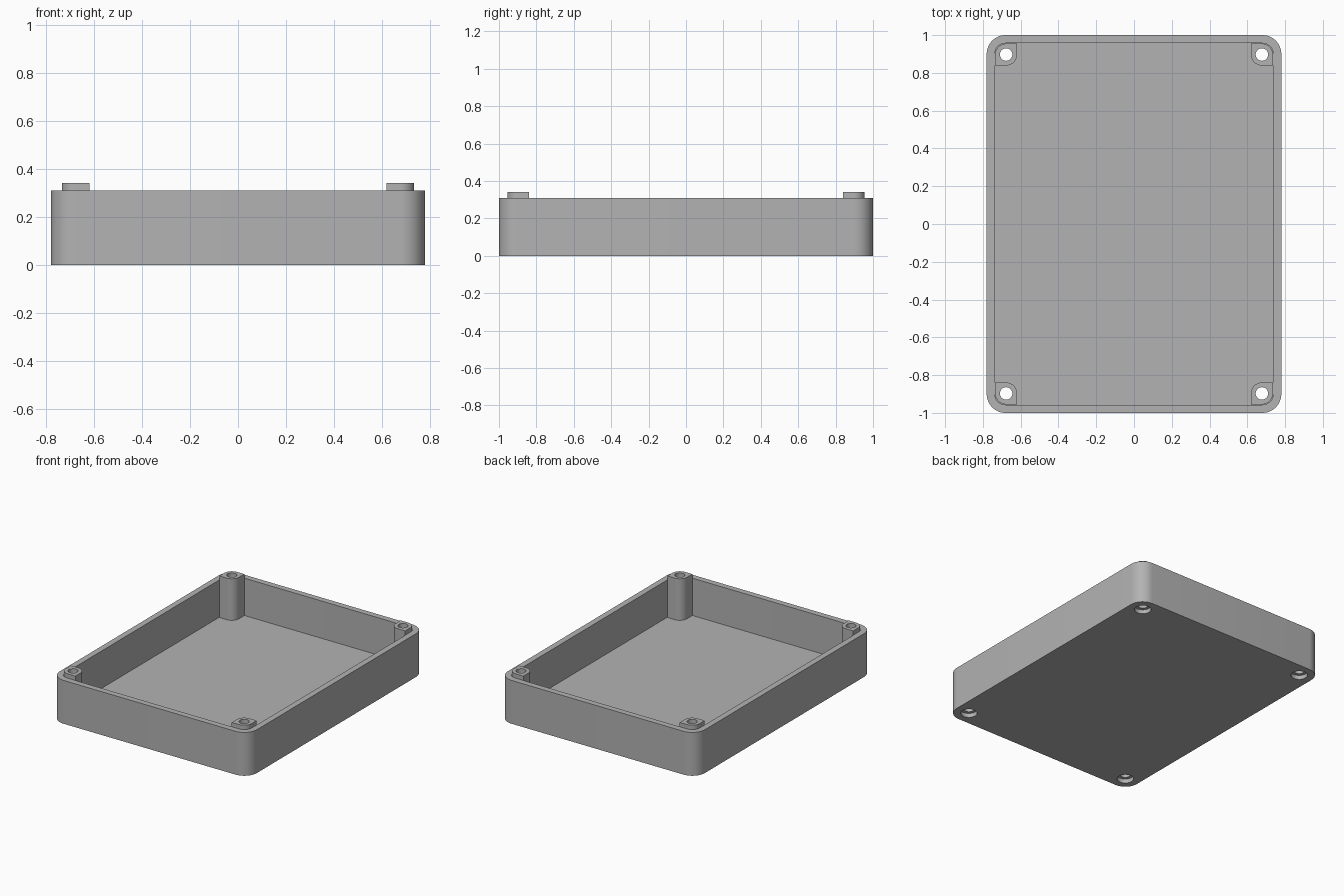
import bpy, bmesh, math

cube = bpy.data.objects.get("Cube")
if cube:
    bpy.data.objects.remove(cube, do_unlink=True)

WIDTH, LENGTH, HEIGHT = 1.56, 2.0, 0.31
WALL, FLOOR, CORNER = 0.043, 0.043, 0.1
POST_X, POST_Y, POST_HALF, POST_TOP = 0.677, 0.897, 0.058, 0.34
HOLE, BORE, BORE_DEPTH = 0.033, 0.055, 0.03

grey = bpy.data.materials.new("plain grey")
grey.use_nodes = True
colour = (0.45, 0.45, 0.45, 1)
grey.diffuse_color = colour
grey.node_tree.nodes["Principled BSDF"].inputs["Base Color"].default_value = colour


def rounded_rect(hx, hy, radii, steps=12):
    """Outline with one radius per corner, anticlockwise from +x +y."""
    points = []
    for i, ((sx, sy), r) in enumerate(zip(((1, 1), (-1, 1), (-1, -1), (1, -1)), radii)):
        cx, cy = sx * (hx - r), sy * (hy - r)
        count = steps if r else 0
        for k in range(count + 1):
            a = math.pi / 2 * (i + k / max(count, 1))
            points.append((cx + r * math.cos(a), cy + r * math.sin(a)))
    return points


def prism(name, outline, z0, z1, x=0, y=0):
    bm = bmesh.new()
    face = bm.faces.new([bm.verts.new((px + x, py + y, z0)) for px, py in outline])
    top = bmesh.ops.extrude_face_region(bm, geom=[face])["geom"]
    bmesh.ops.translate(bm, vec=(0, 0, z1 - z0),
                        verts=[v for v in top if isinstance(v, bmesh.types.BMVert)])
    bmesh.ops.recalc_face_normals(bm, faces=bm.faces)
    mesh = bpy.data.meshes.new(name)
    bm.to_mesh(mesh)
    bm.free()
    mesh.materials.append(grey)
    obj = bpy.data.objects.new(name, mesh)
    bpy.context.collection.objects.link(obj)
    return obj


def disc(radius, sides=32):
    return [(radius * math.cos(math.tau * i / sides), radius * math.sin(math.tau * i / sides))
            for i in range(sides)]


def cut(target, cutters):
    for cutter in cutters:
        mod = target.modifiers.new("cut", "BOOLEAN")
        mod.operation, mod.solver, mod.object = "DIFFERENCE", "EXACT", cutter
    bpy.context.view_layer.objects.active = target
    for mod in list(target.modifiers):
        bpy.ops.object.modifier_apply(modifier=mod.name)


# Open tray with rounded corners
tray = prism("tray", rounded_rect(WIDTH / 2, LENGTH / 2, [CORNER] * 4), 0, HEIGHT)
cavity = prism("cavity_cutter", rounded_rect(WIDTH / 2 - WALL, LENGTH / 2 - WALL,
                                             [CORNER - WALL] * 4), FLOOR, HEIGHT + 0.2)
cutters, posts = [cavity], []

# Corner screw posts, rounded on the outer and inner corners
for sy, end in ((-1, "front"), (1, "back")):
    for sx, side in ((-1, "right"), (1, "left")):
        r = POST_HALF
        radii = [r, 0, r, 0] if sx == sy else [0, r, 0, r]
        x, y = sx * POST_X, sy * POST_Y
        post = prism(f"{end}_{side}_post", rounded_rect(r, r, radii), FLOOR - 0.003, POST_TOP, x, y)
        hole = prism("hole_cutter", disc(HOLE), -0.1, POST_TOP + 0.1, x, y)
        bore = prism("bore_cutter", disc(BORE), -0.1, BORE_DEPTH, x, y)
        cut(post, [hole])
        posts.append(post)
        cutters += [hole, bore]

cut(tray, cutters)
for cutter in cutters:
    bpy.data.objects.remove(cutter, do_unlink=True)

# Smooth curves, crisp edges
bpy.ops.object.select_all(action="DESELECT")
for obj in [tray] + posts:
    obj.select_set(True)
bpy.context.view_layer.objects.active = tray
bpy.ops.object.shade_smooth_by_angle(angle=math.radians(30))
